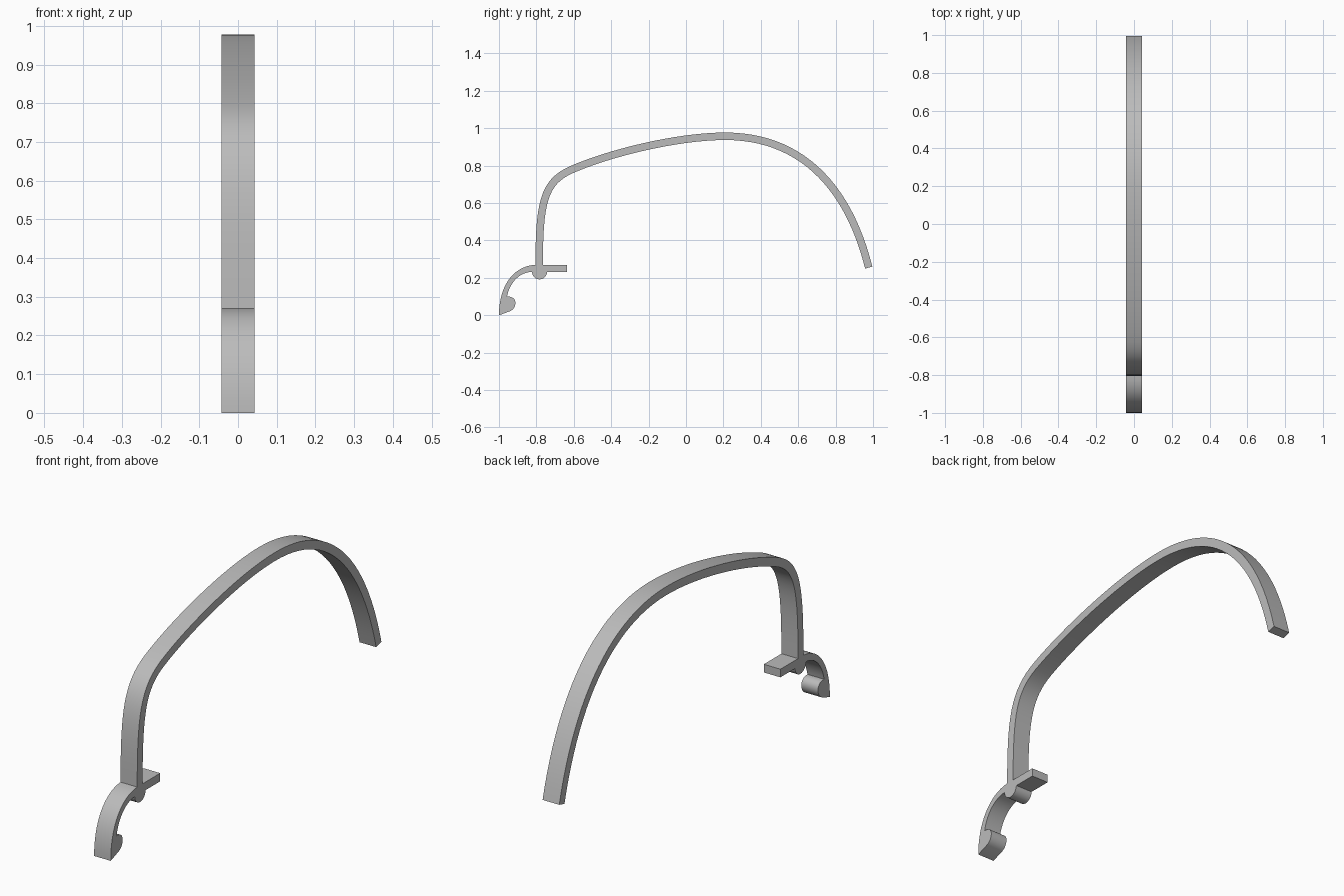
import bpy
import bmesh
import math
from mathutils import Vector

if "Cube" in bpy.data.objects:
    bpy.data.objects.remove(bpy.data.objects["Cube"], do_unlink=True)

HALF_WIDTH = 0.043
HALF_THICK = 0.02


def bezier(a, b, c, d, steps=16):
    """Points on a cubic curve, end points included."""
    a, b, c, d = map(Vector, (a, b, c, d))
    out = []
    for i in range(steps + 1):
        t = i / steps
        s = 1 - t
        out.append(a * s**3 + b * 3 * s * s * t + c * 3 * s * t * t + d * t**3)
    return out


def offset(path, dist):
    """Shift a path sideways by dist, to the left of its direction."""
    out = []
    for i, p in enumerate(path):
        t = (path[min(i + 1, len(path) - 1)] - path[max(i - 1, 0)]).normalized()
        out.append(p + Vector((-t.y, t.x)) * dist)
    return out


# Centre line of the long arch (y, z)
arch = bezier((-0.785, 0.27), (-0.785, 0.6), (-0.76, 0.71), (-0.62, 0.775))
arch += bezier((-0.62, 0.775), (-0.42, 0.865), (-0.05, 0.957), (0.21, 0.957))[1:]
arch += bezier((0.21, 0.957), (0.59, 0.957), (0.86, 0.72), (0.977, 0.255), 24)[1:]

# Closed side outline: arch, tab, round bump, hook with bead
outline = offset(arch, HALF_THICK) + offset(arch, -HALF_THICK)[::-1]
outline += [Vector(p) for p in ((-0.635, 0.27), (-0.635, 0.232))]
for i in range(13):
    angle = -math.pi * i / 12
    outline.append(Vector((-0.783 + 0.04 * math.cos(angle), 0.232 + 0.04 * math.sin(angle))))
outline += bezier((-0.83, 0.232), (-0.9, 0.225), (-0.945, 0.165), (-0.957, 0.1))
outline += bezier((-0.957, 0.1), (-0.9, 0.105), (-0.9, 0.04), (-0.94, 0.022), 12)[1:]
outline += bezier((-1, 0), (-1, 0.15), (-0.93, 0.262), (-0.805, 0.27))[:-1]

# Extrude the outline across the width
bm = bmesh.new()
face = bm.faces.new([bm.verts.new((-HALF_WIDTH, p.x, p.y)) for p in outline])
result = bmesh.ops.extrude_face_region(bm, geom=[face])
moved = [g for g in result["geom"] if isinstance(g, bmesh.types.BMVert)]
bmesh.ops.translate(bm, verts=moved, vec=(2 * HALF_WIDTH, 0, 0))
bmesh.ops.recalc_face_normals(bm, faces=bm.faces)
mesh = bpy.data.meshes.new("curved_handle")
bm.to_mesh(mesh)
bm.free()

handle = bpy.data.objects.new("curved_handle", mesh)
bpy.context.collection.objects.link(handle)

# Plain grey
grey = bpy.data.materials.new("plain_grey")
grey.use_nodes = True
colour = (0.5, 0.5, 0.5, 1)
grey.diffuse_color = colour
grey.node_tree.nodes["Principled BSDF"].inputs["Base Color"].default_value = colour
mesh.materials.append(grey)

bpy.ops.object.select_all(action="DESELECT")
handle.select_set(True)
bpy.context.view_layer.objects.active = handle
bpy.ops.object.shade_smooth_by_angle(angle=math.radians(30))
